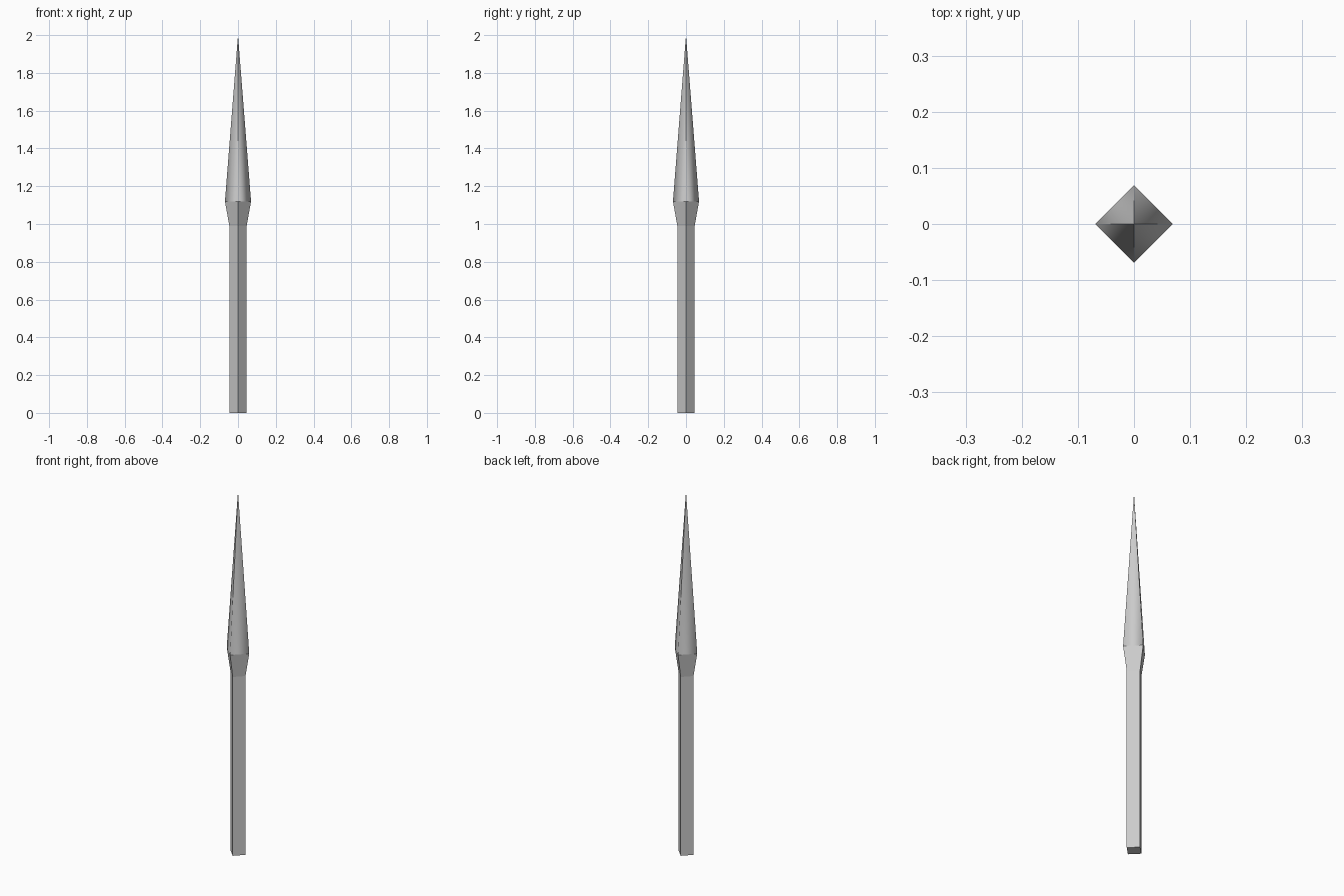
import bpy
from math import cos, sin, pi
from mathutils import Vector

if "Cube" in bpy.data.objects:
    bpy.data.objects.remove(bpy.data.objects["Cube"])

SIDES = 4
SHAFT_R, HEAD_R = 0.046, 0.069
COLLAR_Z, HEAD_Z, TIP_Z = 0.99, 1.12, 2.0


def ring(r, z):
    return [(r * cos(2 * pi * i / SIDES), r * sin(2 * pi * i / SIDES), z)
            for i in range(SIDES)]


def add_mesh(name, verts, faces):
    me = bpy.data.meshes.new(name)
    me.from_pydata(verts, [], faces)
    me.update()
    ob = bpy.data.objects.new(name, me)
    bpy.context.collection.objects.link(ob)
    return ob


def tube_faces():
    return [(i, (i + 1) % SIDES, (i + 1) % SIDES + SIDES, i + SIDES)
            for i in range(SIDES)]


# Diamond-section shaft with a closed butt
add_mesh("shaft", ring(SHAFT_R, 0) + ring(SHAFT_R, COLLAR_Z),
         tube_faces() + [tuple(reversed(range(SIDES)))])

# Flared collar
add_mesh("collar", ring(SHAFT_R, COLLAR_Z) + ring(HEAD_R, HEAD_Z), tube_faces())

# Long pointed head
head = add_mesh("spear_head", ring(HEAD_R, HEAD_Z) + [(0, 0, TIP_Z)],
                [(i, (i + 1) % SIDES, SIDES) for i in range(SIDES)])

# Head shading: rounded at the base, crisp ridges towards the tip
me = head.data
me.shade_smooth()
normals = []
for p in me.polygons:
    for v in p.vertices:
        if v == SIDES:
            normals.append(p.normal.copy())
        else:
            n = Vector(me.vertices[v].co.xy.to_3d()).normalized()
            n.z = HEAD_R / (TIP_Z - HEAD_Z)
            normals.append(n.normalized())
me.normals_split_custom_set(normals)
